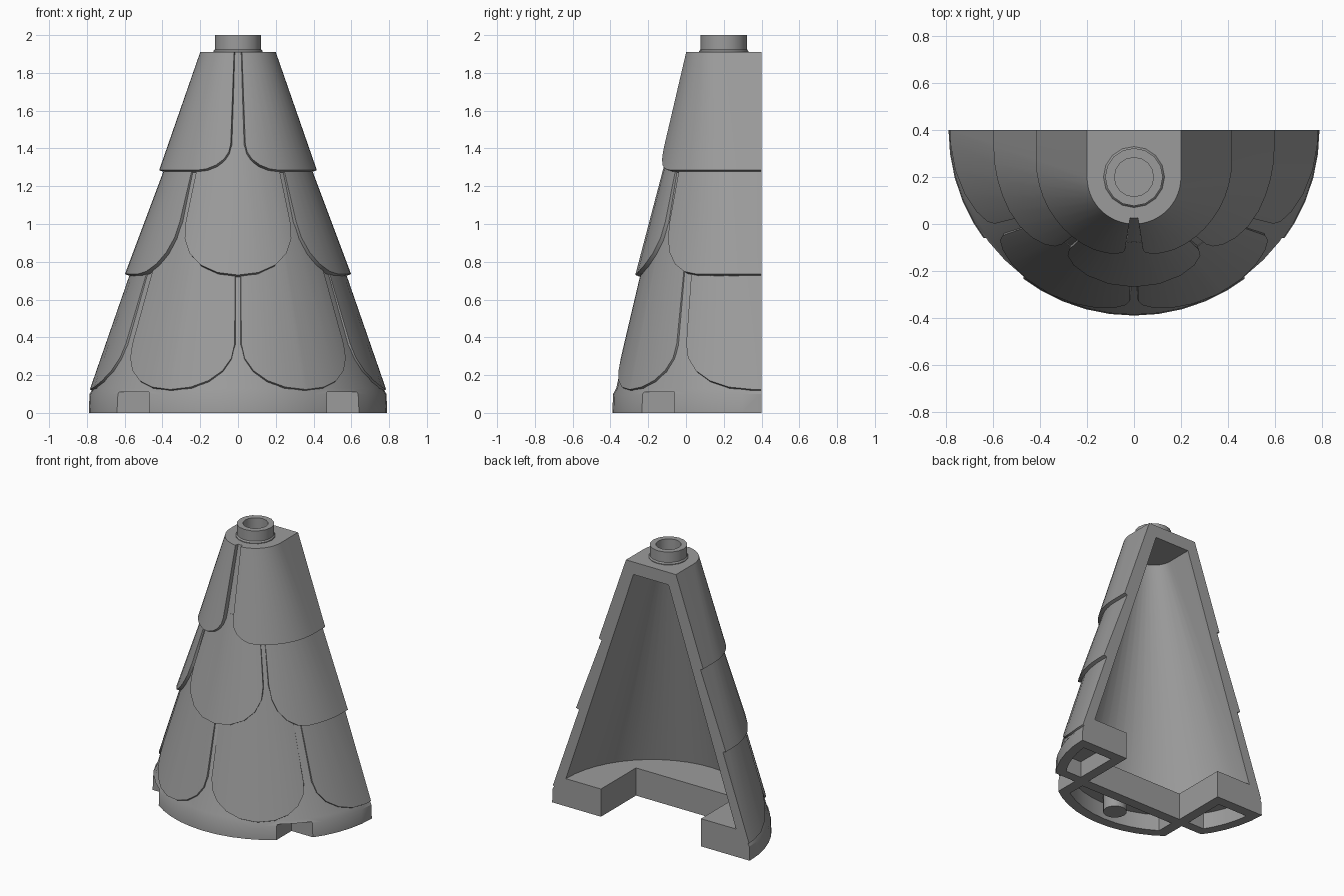
import bpy
import bmesh
from math import sin, cos, radians, pi

cube = bpy.data.objects.get("Cube")
if cube:
    bpy.data.objects.remove(cube)

grey = bpy.data.materials.new("stone_grey")
grey.use_nodes = True
grey.diffuse_color = (0.33, 0.33, 0.33, 1)
grey.node_tree.nodes["Principled BSDF"].inputs["Base Color"].default_value = (0.33, 0.33, 0.33, 1)

TOP, BACK = 1.91, 0.4


def make_object(name, bm):
    bmesh.ops.recalc_face_normals(bm, faces=bm.faces[:])
    mesh = bpy.data.meshes.new(name)
    bm.to_mesh(mesh)
    bm.free()
    obj = bpy.data.objects.new(name, mesh)
    bpy.context.collection.objects.link(obj)
    mesh.materials.append(grey)
    return obj


def smooth(obj):
    bpy.ops.object.select_all(action='DESELECT')
    obj.select_set(True)
    bpy.context.view_layer.objects.active = obj
    bpy.ops.object.shade_smooth_by_angle(angle=radians(28))


def loft(name, rings, closed_ends=True):
    """Skin a stack of equal closed rings."""
    bm = bmesh.new()
    rows = [[bm.verts.new(p) for p in ring] for ring in rings]
    n = len(rows[0])
    for a, b in zip(rows, rows[1:]):
        for i in range(n):
            bm.faces.new((a[i], a[(i + 1) % n], b[(i + 1) % n], b[i]))
    if closed_ends:
        bm.faces.new(rows[0])
        bm.faces.new(rows[-1])
    return make_object(name, bm)


def core_radius(z):
    return 0.175 + (TOP - z) / 3


def wall_point(angle, z, radius, back=BACK):
    """Point on the leaning half cone; beyond 90 degrees it runs straight to the back."""
    cy = min(0.4, 0.2 + (TOP - z) * 0.1117)
    if abs(angle) > 90:
        return (radius if angle > 0 else -radius, back, z)
    a = radians(angle)
    return (radius * sin(a), cy - radius * cos(a), z)


def u_ring(z, radius, back=BACK, steps=24):
    angles = [-100] + [-90 + 180 * i / steps for i in range(steps + 1)] + [100]
    return [wall_point(a, z, radius, back) for a in angles]


def prism(name, outline, z0, z1):
    return loft(name, [[(x, y, z) for x, y in outline] for z in (z0, z1)])


def box(name, x0, x1, y0, y1, z0, z1):
    return prism(name, [(x0, y0), (x1, y0), (x1, y1), (x0, y1)], z0, z1)


def arc(radius, a0, a1, steps=8):
    span = [radians(a0 + (a1 - a0) * i / steps) for i in range(steps + 1)]
    return [(radius * sin(a), BACK - radius * cos(a)) for a in span]


# Hollow half-cone body
body = loft("roof_body", [u_ring(0, 0.79, BACK + 0.0), u_ring(0.1, 0.786),
                          u_ring(0.13, core_radius(0.13)), u_ring(TOP, core_radius(TOP))])
cutters = [
    loft("inner_void", [u_ring(z, core_radius(z) - 0.065, 0.5) for z in (0.2, 1.82)]),
    box("floor_notch", -0.4, 0.4, 0, 0.6, -0.1, 0.3),
    prism("front_cavity", arc(0.72, -33, 33) + [(0.392, -0.075), (-0.392, -0.075)], -0.1, 0.12),
]
for side in (-1, 1):
    x0, x1 = sorted((side * 0.47, side * 0.9))
    cutters.append(box("corner_cut", x0, x1, -0.5, -0.06, -0.1, 0.11))
    pocket = arc(0.72, 57, 84) + [(0.475, 0.325), (0.475, 0.008)]
    cutters.append(prism("side_cavity", [(side * x, y) for x, y in pocket], -0.1, 0.12))
bpy.context.view_layer.objects.active = body
for cutter in cutters:
    cutter.hide_render = True
    mod = body.modifiers.new("cut", 'BOOLEAN')
    mod.operation = 'DIFFERENCE'
    mod.solver = 'EXACT'
    mod.object = cutter
    bpy.ops.object.modifier_apply(modifier=mod.name)
    bpy.data.objects.remove(cutter)
smooth(body)


def scale_tile(name, a0, a1, z_top, z_low, width, rise, lift_top, lift_low):
    """Raised tile with rounded lower corners; an end past 90 degrees stays square."""
    steps = 5
    curve = [(width * (1 - cos(t)), rise * (1 - sin(t)))
             for t in [pi / 2 * i / steps for i in range(steps + 1)]]
    cols = [(a0 + d, z_low + r) for d, r in curve]
    end = 90 if a1 > 90 else a1 - width
    start = cols[-1][0]
    count = max(1, round((end - start) / 7))
    if end - start > 0.5:
        cols += [(start + (end - start) * i / count, z_low) for i in range(1, count + 1)]
    if a1 > 90:
        cols.append((a1, z_low))
    else:
        cols += [(a1 - d, z_low + r) for d, r in reversed(curve[:-1])]

    def outer(a, z):
        t = (z_top - z) / (z_top - z_low)
        return wall_point(a, z, core_radius(z) + lift_top + (lift_low - lift_top) * t)

    def buried(a, z, drop):
        spread = -1 if a == a0 else (1 if a == a1 and a < 90 else 0)
        return wall_point(a + spread, z - drop, core_radius(z) - 0.02)

    bm = bmesh.new()
    tops = [bm.verts.new(outer(a, z_top)) for a, z in cols]
    lows = [bm.verts.new(outer(a, z)) for a, z in cols]
    in_tops = [bm.verts.new(buried(a, z_top, 0)) for a, z in cols]
    in_lows = [bm.verts.new(buried(a, z, 0.02)) for a, z in cols]
    for i in range(len(cols) - 1):
        j = i + 1
        bm.faces.new((tops[i], tops[j], lows[j], lows[i]))
        bm.faces.new((lows[i], lows[j], in_lows[j], in_lows[i]))
        bm.faces.new((in_lows[i], in_lows[j], in_tops[j], in_tops[i]))
        bm.faces.new((in_tops[i], in_tops[j], tops[j], tops[i]))
    for k in (0, -1):
        bm.faces.new((tops[k], lows[k], in_lows[k], in_tops[k]))
    return make_object(name, bm)


def mirrored_tiles(name, *args):
    smooth(scale_tile("left_" + name, *args))
    twin = scale_tile("right_" + name, *args)
    for v in twin.data.vertices:
        v.co.x = -v.co.x
    twin.data.flip_normals()
    smooth(twin)


# Three overlapping rows of tiles
mirrored_tiles("upper_tile", 6, 100, TOP, 1.285, 26, 0.14, 0.025, 0.034)
smooth(scale_tile("middle_front_tile", -34, 34, 1.45, 0.73, 34, 0.28, 0.002, 0.032))
mirrored_tiles("middle_side_tile", 38.5, 100, 1.45, 0.735, 24, 0.28, 0.002, 0.032)
mirrored_tiles("lower_front_tile", 1.5, 53, 1.0, 0.125, 25, 0.24, 0.002, 0.014)
mirrored_tiles("lower_side_tile", 58, 100, 1.0, 0.125, 28, 0.24, 0.002, 0.014)


def turned(name, profile, y, sides=16):
    turn = [2 * pi * i / sides for i in range(sides)]
    return loft(name, [[(r * cos(t), y + r * sin(t), z) for t in turn] for r, z in profile])


# Hollow stud on top and pin underneath
smooth(turned("top_stud", [(0.13, 1.9), (0.13, 1.915), (0.123, 1.925), (0.123, 2.0),
                           (0.083, 2.0), (0.083, 1.92)], 0.2))
smooth(turned("underside_pin", [(0.08, 0), (0.08, 0.13)], -0.2))
